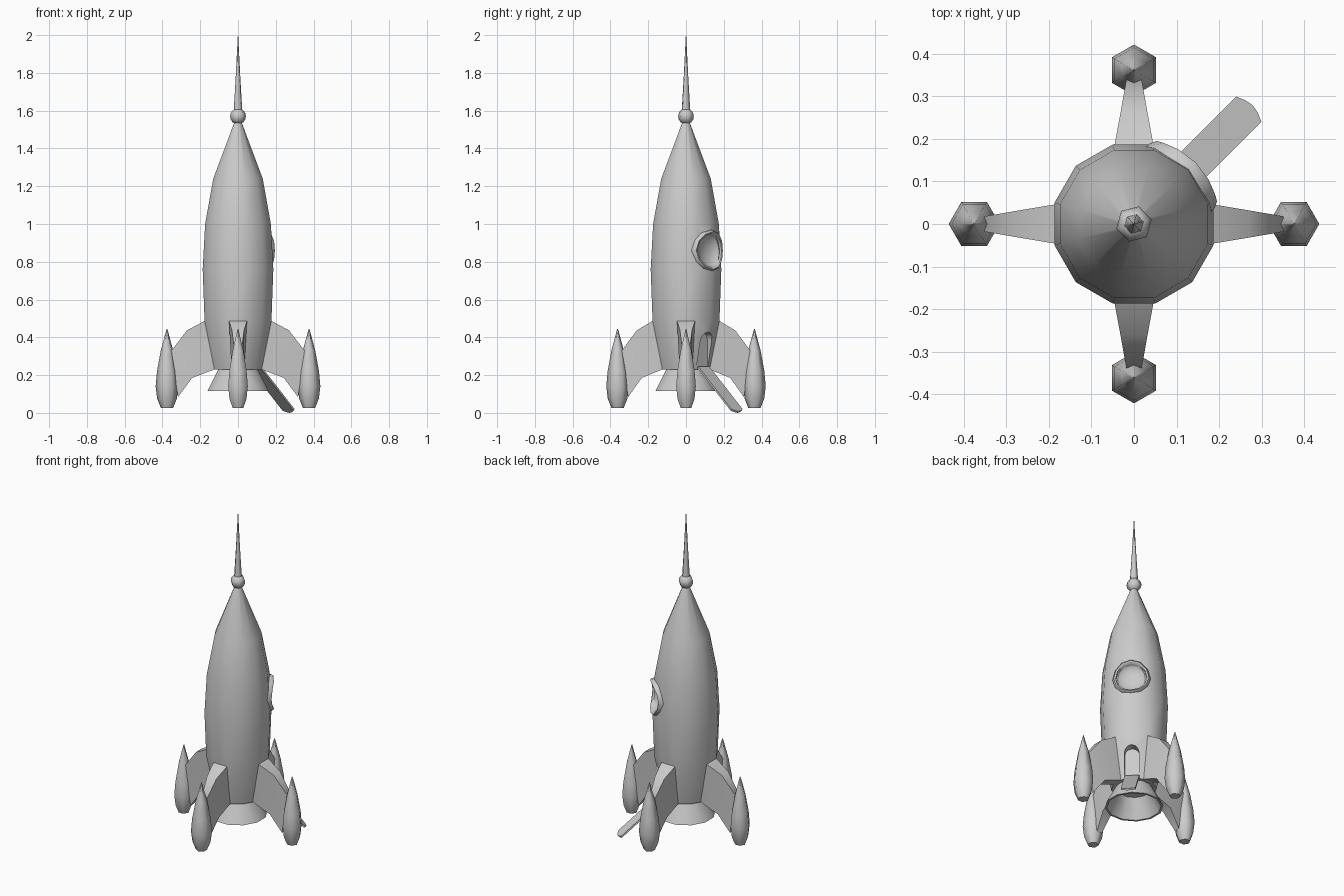
import bpy, bmesh
from math import sin, cos, pi, sqrt, radians
from mathutils import Matrix, Vector

if "Cube" in bpy.data.objects:
    bpy.data.objects.remove(bpy.data.objects["Cube"])


def finish(name, bm, angle=60):
    bmesh.ops.recalc_face_normals(bm, faces=bm.faces)
    me = bpy.data.meshes.new(name)
    bm.to_mesh(me)
    bm.free()
    ob = bpy.data.objects.new(name, me)
    bpy.context.collection.objects.link(ob)
    if angle:
        smooth(ob, angle)
    return ob


def smooth(ob, angle):
    bpy.ops.object.select_all(action='DESELECT')
    ob.select_set(True)
    bpy.context.view_layer.objects.active = ob
    bpy.ops.object.shade_smooth_by_angle(angle=radians(angle))


def bridge(bm, rings, close=False):
    pairs = list(zip(rings, rings[1:] + rings[:1])) if close else list(zip(rings, rings[1:]))
    for a, b in pairs:
        n = len(a)
        for i in range(n):
            bm.faces.new((a[i], a[(i + 1) % n], b[(i + 1) % n], b[i]))


def lathe_rings(bm, profile, n, phase=0.0, cx=0.0, cy=0.0):
    return [[bm.verts.new((cx + r * cos(phase + 2 * pi * i / n),
                           cy + r * sin(phase + 2 * pi * i / n), z)) for i in range(n)]
            for r, z in profile]


def lathe(name, profile, n, phase=0.0, cx=0.0, cy=0.0, close=False, angle=60):
    bm = bmesh.new()
    rings = lathe_rings(bm, profile, n, phase, cx, cy)
    bridge(bm, rings, close)
    if not close:
        bm.faces.new(rings[0])
        bm.faces.new(rings[-1])
    return finish(name, bm, angle)


def prism(name, a, b, angle=None):
    bm = bmesh.new()
    rings = [[bm.verts.new(p) for p in pts] for pts in (a, b)]
    bridge(bm, rings)
    bm.faces.new(rings[0])
    bm.faces.new(rings[1])
    return finish(name, bm, angle)


# Hatch frame: d outward along the back right diagonal, t sideways, z up
def diag(d, t, z):
    return Vector(((d - t) * sqrt(0.5), (d + t) * sqrt(0.5), z))


# Hull: 12-sided, fins extruded from the lowest panels
A = 1 / cos(pi / 12)
hull = [(0.125, 0.23), (0.177, 0.487), (0.187, 0.76), (0.174, 1.0), (0.131, 1.24), (0.015, 1.55)]
bm = bmesh.new()
rings = lathe_rings(bm, [(r * A, z) for r, z in hull], 12, pi / 12)
bridge(bm, rings[1:])
bm.faces.new(rings[0])
bm.faces.new(rings[-1])
# fin stations: top r, top z, bottom r, bottom z, half width
stations = [(0.27, 0.437, 0.243, 0.185, 0.032), (0.352, 0.33, 0.318, 0.083, 0.018)]
for i in range(12):
    j = (i + 1) % 12
    base = [rings[0][i], rings[0][j], rings[1][j], rings[1][i]]
    if i % 3 != 2:
        bm.faces.new(base)
        continue
    k = (i + 1) // 3
    s = 1.0 if k % 2 == 0 else 0.965
    turn = Matrix.Rotation(k * pi / 2, 3, 'Z')
    loops = [base]
    for tr, tz, br, bz, w in stations:
        loops.append([bm.verts.new(turn @ Vector(p)) for p in
                      ((br * s, -w, bz), (br * s, w, bz), (tr * s, w, tz), (tr * s, -w, tz))])
    bridge(bm, loops)
    bm.faces.new(loops[-1])
body = finish("hull_with_fins", bm, None)

# Cutters: porthole dish and arched doorway
bm = bmesh.new()
bmesh.ops.create_uvsphere(bm, u_segments=16, v_segments=10, radius=0.09)
bmesh.ops.transform(bm, verts=bm.verts, matrix=Matrix.Translation(diag(0.187, 0, 0.86))
                    @ Matrix.Rotation(pi / 4, 4, 'Z') @ Matrix.Diagonal((0.5, 1, 1, 1)))
dish = finish("dish_cutter", bm, None)
W = 0.042
arch = [(-W, 0.235), (W, 0.235)] + [(W * cos(a * pi / 6), 0.385 + W * sin(a * pi / 6)) for a in range(7)]
door = prism("door_cutter", [diag(0.118, t, z) for t, z in arch], [diag(0.26, t, z) for t, z in arch])
for cutter in (dish, door):
    cutter.hide_render = True
    mod = body.modifiers.new("cut", 'BOOLEAN')
    mod.operation = 'DIFFERENCE'
    mod.solver = 'EXACT'
    mod.object = cutter
    bpy.context.view_layer.objects.active = body
    bpy.ops.object.modifier_apply(modifier=mod.name)
    bpy.data.objects.remove(cutter)
smooth(body, 50)

# Porthole rim wrapped round the hull
bm = bmesh.new()
loops = []
for r, off in ((0.108, -0.02), (0.108, 0.008), (0.1, 0.018), (0.09, 0.012), (0.084, -0.02)):
    loop = []
    for i in range(12):
        a = 2 * pi * i / 12
        t = r * cos(a)
        loop.append(bm.verts.new(diag(sqrt(0.187 ** 2 - t * t) + off, t, 0.86 + r * sin(a))))
    loops.append(loop)
bridge(bm, loops, True)
finish("porthole_rim", bm)

# Lowered door used as a ramp, rounded at its foot
ramp = [(0.127, -W, 0.237), (0.127, W, 0.237), (0.375, W, 0.012),
        (0.384, W * 0.5, 0.004), (0.388, 0, 0.0), (0.384, -W * 0.5, 0.004), (0.375, -W, 0.012)]
prism("door_ramp", [diag(*p) for p in ramp], [diag(d + 0.007, t, z + 0.008) for d, t, z in ramp], 30)

# Hollow engine nozzle
lathe("engine_nozzle", [(0.1 * A, 0.24), (0.162 * A, 0.115), (0.15 * A, 0.115), (0.09 * A, 0.232)],
      12, pi / 12, close=True)

# Landing pods
pod = [(0.032, 0.025), (0.052, 0.075), (0.06, 0.14), (0.053, 0.22), (0.033, 0.33), (0.002, 0.445)]
for k, name in enumerate(("right", "back", "left", "front")):
    d = 0.376 if k % 2 == 0 else 0.362
    lathe(name + "_landing_pod", pod, 6, k * pi / 2, d * cos(k * pi / 2), d * sin(k * pi / 2))

# Nose ball and spike
ball = [(0.043 * sin(a * pi / 8), 1.57 - 0.043 * cos(a * pi / 8)) for a in range(1, 8)]
lathe("nose_ball", ball, 6, 0.25)
lathe("nose_spike", [(0.024, 1.59), (0.013, 1.77), (0.001, 2.0)], 6, 0.25)
